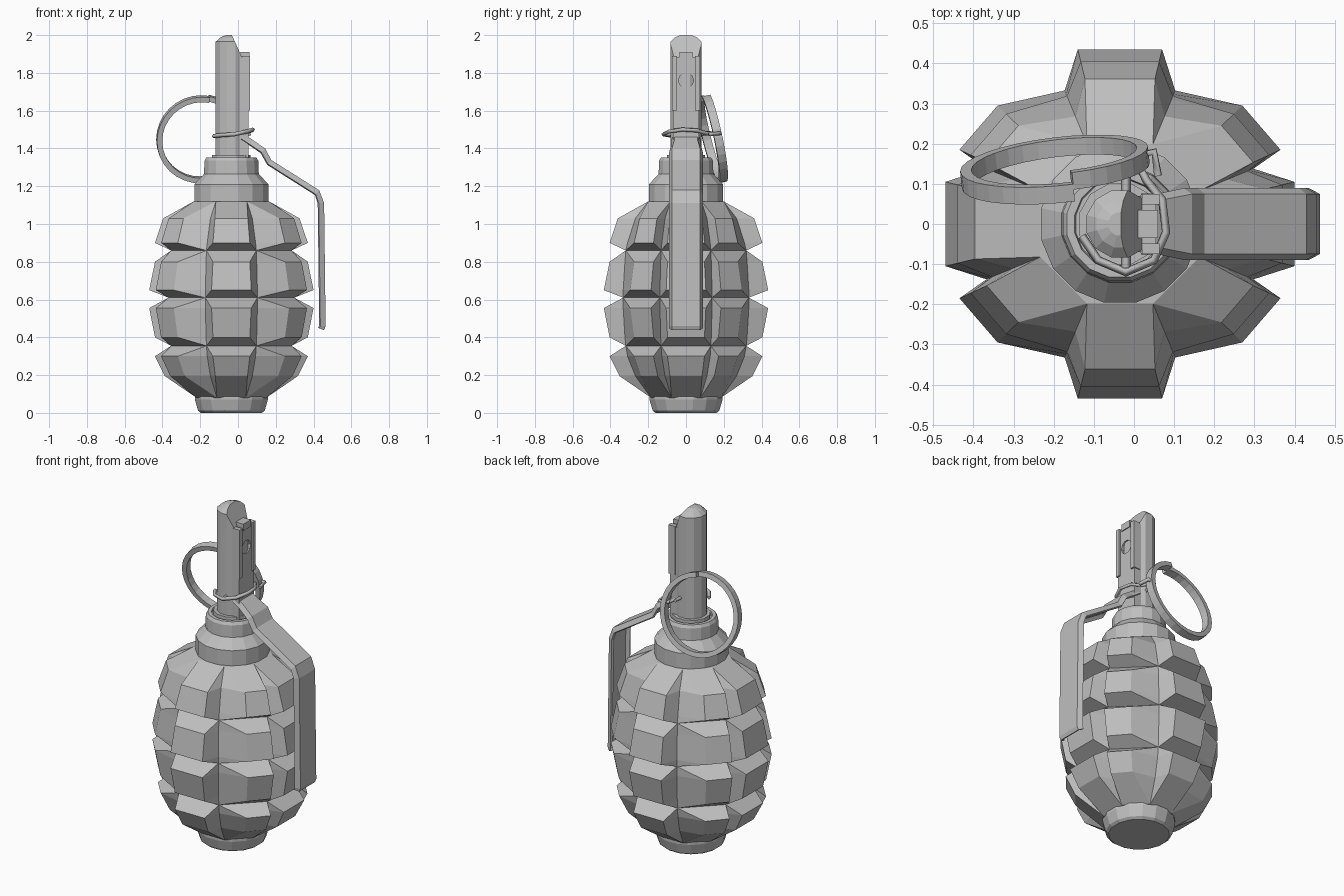
import bpy, bmesh, math
from mathutils import Vector, Matrix

if "Cube" in bpy.data.objects:
    bpy.data.objects.remove(bpy.data.objects["Cube"], do_unlink=True)

AXIS = -0.035  # x of the vertical axis of the casing

metal = bpy.data.materials.new("grey metal")
metal.use_nodes = True
GREY = (0.52, 0.52, 0.52, 1)
metal.diffuse_color = GREY
metal.node_tree.nodes["Principled BSDF"].inputs["Base Color"].default_value = GREY


def make(name, bm):
    """Clean a bmesh and turn it into an object."""
    bmesh.ops.remove_doubles(bm, verts=bm.verts, dist=0.0005)
    bmesh.ops.recalc_face_normals(bm, faces=bm.faces)
    mesh = bpy.data.meshes.new(name)
    bm.to_mesh(mesh)
    bm.free()
    mesh.materials.append(metal)
    obj = bpy.data.objects.new(name, mesh)
    bpy.context.collection.objects.link(obj)
    return obj


def loft(rings, wrap=True, caps=True):
    """Join rows of points with quads."""
    bm = bmesh.new()
    rows = [[bm.verts.new(p) for p in ring] for ring in rings]
    n = len(rows[0])
    for a, b in zip(rows, rows[1:]):
        for i in range(n if wrap else n - 1):
            j = (i + 1) % n
            bm.faces.new((a[i], a[j], b[j], b[i]))
    if caps:
        bm.faces.new(rows[0])
        bm.faces.new(rows[-1])
    return bm


def circle(r, z, sides):
    step = math.tau / sides
    return [(AXIS + r * math.cos((i + 0.5) * step),
             r * math.sin((i + 0.5) * step), z) for i in range(sides)]


def lathe(profile, sides):
    return loft([circle(r, z, sides) for r, z in profile])


def box(bm, lo, hi):
    lo, hi = Vector(lo), Vector(hi)
    mat = Matrix.Translation((lo + hi) / 2) @ Matrix.Diagonal((*(hi - lo), 1))
    bmesh.ops.create_cube(bm, size=1, matrix=mat)


# Ribbed casing: eight lobes per band, pinched to an octagon between bands
def section(z, groove, lobe=None):
    near = Vector((math.cos(math.pi / 8), math.sin(math.pi / 8))) * groove
    far = Vector((near.y, near.x))
    if lobe is None:
        quarter = [near, near, near, far, far, far]
    else:
        side, d1, d2, front = [Vector(p) * lobe for p in
                               ((0.435, 0.105), (0.4, 0.185), (0.305, 0.295), (0.105, 0.435))]
        quarter = [side, near, d1, d2, far, front]
    ring = []
    for sx, sy in ((1, 1), (-1, 1), (-1, -1), (1, -1)):
        pts = quarter if sx == sy else quarter[::-1]
        ring += [(AXIS + p.x * sx, p.y * sy, z) for p in pts]
    return ring


levels = [(0.08, 0.2), (0.195, 0.29, 0.81), (0.3, 0.335, 0.93),
          (0.355, 0.345), (0.4, 0.35, 0.93), (0.555, 0.36, 1),
          (0.61, 0.36), (0.65, 0.36, 1), (0.8, 0.35, 0.93),
          (0.86, 0.345), (0.9, 0.335, 0.93), (1.03, 0.29, 0.83), (1.12, 0.215)]
make("ribbed_casing", loft([section(*lv) for lv in levels]))

# Base foot and stepped neck
make("base_foot", lathe([(0.165, 0), (0.18, 0.012), (0.197, 0.07), (0.197, 0.09)], 16))
make("neck", lathe([(0.2, 1.1), (0.2, 1.21), (0.148, 1.265), (0.145, 1.335),
                    (0.135, 1.352), (0.115, 1.352), (0.112, 1.34)], 16))
make("fuse_collar", lathe([(0.105, 1.33), (0.105, 1.365)], 12))

# Fuse tube with a domed top cut on a slope
bm = lathe([(0.086, 1.33), (0.086, 1.965), (0.06, 1.988), (0.03, 2)], 12)
cut = bmesh.ops.bisect_plane(bm, geom=bm.verts[:] + bm.edges[:] + bm.faces[:],
                             plane_co=(-0.03, 0, 1.995), plane_no=(2.2, 0, 1), clear_outer=True)
edges = [e for e in cut["geom_cut"] if isinstance(e, bmesh.types.BMEdge)]
bmesh.ops.holes_fill(bm, edges=edges, sides=0)
make("fuse_tube", bm)

# Striker housing on the lever side, with a round hole bored in it
bm = bmesh.new()
box(bm, (-0.02, -0.07, 1.34), (0.055, 0.07, 1.885))
housing = make("striker_housing", bm)
bm = bmesh.new()
bmesh.ops.create_cone(bm, cap_ends=True, segments=10, radius1=0.04, radius2=0.04, depth=0.06,
                      matrix=Matrix.Translation((0.06, 0, 1.76)) @ Matrix.Rotation(math.pi / 2, 4, 'Y'))
cutter = make("hole_cutter", bm)
mod = housing.modifiers.new("hole", 'BOOLEAN')
mod.operation, mod.object = 'DIFFERENCE', cutter
bpy.context.view_layer.objects.active = housing
bpy.ops.object.modifier_apply(modifier=mod.name)
bpy.data.objects.remove(cutter, do_unlink=True)

# Raised rails beside the hole and a small tab above
bm = bmesh.new()
for s in (-1, 1):
    y0, y1 = sorted((s * 0.048, s * 0.075))
    box(bm, (0.02, y0, 1.6), (0.064, y1, 1.89))
box(bm, (0.01, -0.035, 1.87), (0.06, 0.035, 1.91))
make("housing_rails", bm)

# Safety lever: a bent strip with its long edges turned in
path = [(0.03, 1.47), (0.075, 1.44), (0.14, 1.395), (0.172, 1.335),
        (0.425, 1.175), (0.45, 1.11), (0.458, 0.46), (0.45, 0.44)]
path = [Vector(p) for p in path]
rows = []
for i, p in enumerate(path):
    d = (path[min(i + 1, len(path) - 1)] - path[max(i - 1, 0)]).normalized()
    inward = Vector((d.y, -d.x))
    half = 0.07 if i < 2 else 0.083
    row = []
    for y, depth in ((-half, 0.025), (-half + 0.012, 0), (half - 0.012, 0), (half, 0.025)):
        q = p + inward * depth
        row.append((q.x, y, q.y))
    rows.append(row)
lever = make("safety_lever", loft(rows, wrap=False, caps=False))
solid = lever.modifiers.new("thickness", 'SOLIDIFY')
solid.thickness = 0.014
solid.offset = 0

# Pull ring: flat band wound as one slightly stepped turn
rows = []
turns = 32
for i in range(turns + 1):
    t = i / turns
    a = math.tau * t + math.radians(80)
    y = 0.03 * (t - 0.5)
    rows.append([(r * math.cos(a), y + dy, r * math.sin(a))
                 for r, dy in ((0.208, -0.022), (0.236, -0.022), (0.236, 0.022), (0.208, 0.022))])
ring = make("pull_ring", loft(rows))
ring.location = (-0.197, 0.14, 1.45)
ring.rotation_euler = (math.radians(13), 0, math.radians(6))


# Safety pin wire wrapped round the tube and hooked on the ring
def wire(name, points, thick):
    curve = bpy.data.curves.new(name, 'CURVE')
    curve.dimensions = '3D'
    curve.bevel_depth = thick
    curve.bevel_resolution = 0
    curve.use_fill_caps = True
    spline = curve.splines.new('POLY')
    spline.points.add(len(points) - 1)
    for pt, co in zip(spline.points, points):
        pt.co = (*co, 1)
    curve.materials.append(metal)
    bpy.context.collection.objects.link(bpy.data.objects.new(name, curve))


wire("safety_pin", [(-0.13, -0.03, 1.465), (-0.09, -0.09, 1.47), (-0.02, -0.12, 1.475),
                    (0.05, -0.09, 1.49), (0.08, -0.02, 1.5), (0.07, 0.06, 1.495),
                    (0.03, 0.11, 1.48), (0.0, 0.17, 1.48), (0.05, 0.18, 1.48),
                    (0.06, 0.12, 1.475)], 0.011)
wire("pin_shank", [(-0.02, -0.11, 1.475), (-0.02, 0.13, 1.48)], 0.012)
